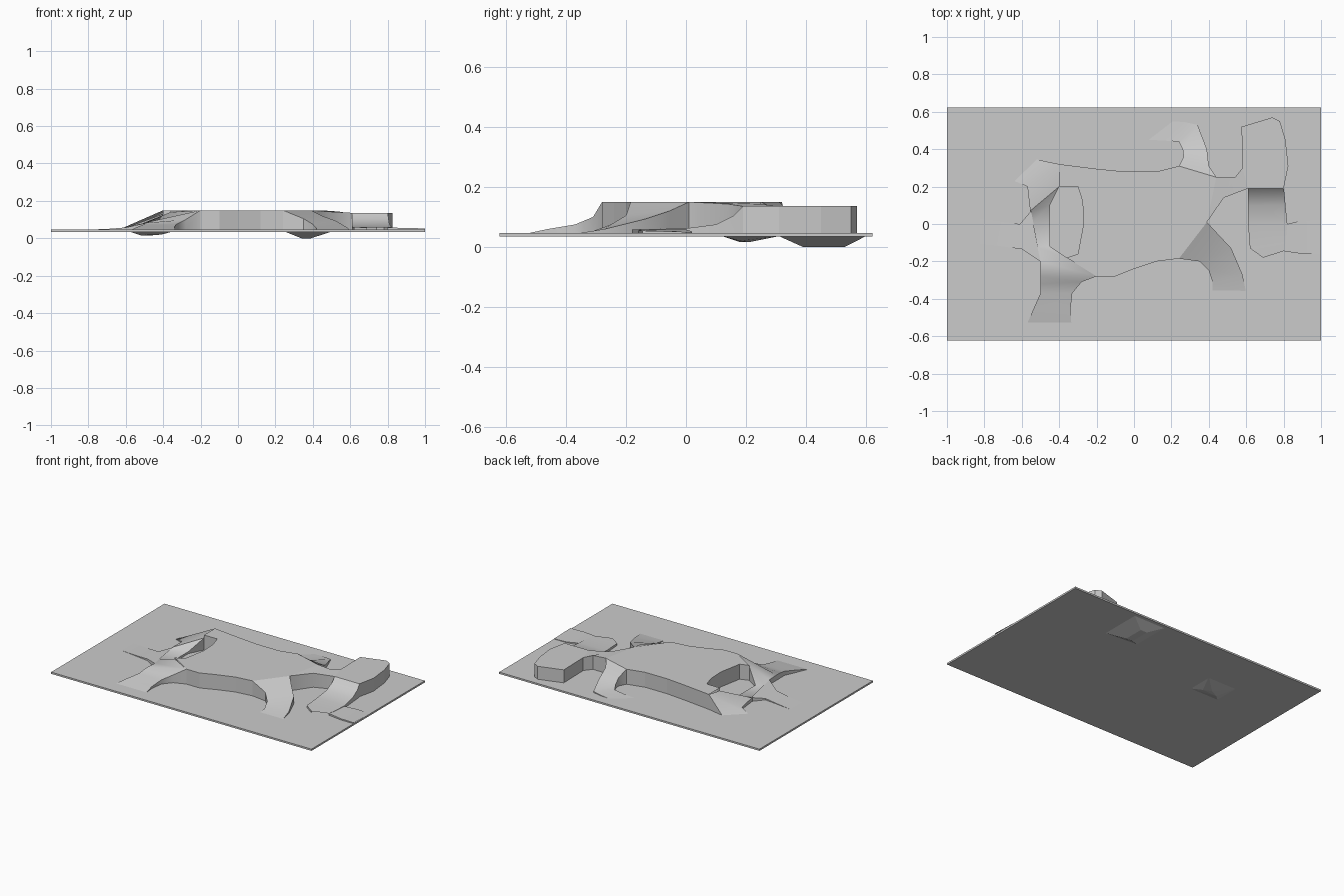
import bpy, bmesh

BASE = 0.04      # height inside the plate where relief walls end
TOP = 0.15       # height of the raised body


def finish(name, bm):
    """Orient faces outwards and link the mesh as an object."""
    bmesh.ops.remove_doubles(bm, verts=bm.verts, dist=1e-5)
    bmesh.ops.recalc_face_normals(bm, faces=bm.faces)
    bm.normal_update()
    if name[-5:] != "plate" and sum(f.normal.z * f.calc_area() for f in bm.faces) < 0 and "under" not in name:
        bmesh.ops.reverse_faces(bm, faces=bm.faces)
    me = bpy.data.meshes.new(name)
    bm.to_mesh(me)
    bm.free()
    ob = bpy.data.objects.new(name, me)
    bpy.context.scene.collection.objects.link(ob)
    return ob


def slab(name, outline, z):
    """Flat raised area; points with a third item leave the next wall open."""
    bm = bmesh.new()
    top = [bm.verts.new((p[0], p[1], z)) for p in outline]
    low = [bm.verts.new((p[0], p[1], BASE)) for p in outline]
    bm.faces.new(top)
    n = len(outline)
    for i, p in enumerate(outline):
        if len(p) == 2:
            j = (i + 1) % n
            bm.faces.new((low[i], low[j], top[j], top[i]))
    return finish(name, bm)


def ramp(name, sections):
    """Loft between left/right edge pairs, with walls dropping to the plate."""
    bm = bmesh.new()
    rows = []
    for a, b in sections:
        rows.append([bm.verts.new(c) for c in
                     ((a[0], a[1], BASE), a, b, (b[0], b[1], BASE))])
    for r, s in zip(rows, rows[1:]):
        for i in range(3):
            bm.faces.new((r[i], r[i + 1], s[i + 1], s[i]))
    ob = finish(name, bm)
    # smooth along the slope, sharp at the walls
    bpy.context.view_layer.objects.active = ob
    ob.select_set(True)
    bpy.ops.object.shade_smooth_by_angle(angle=0.6)
    ob.select_set(False)
    return ob


def hull(name, pts):
    bm = bmesh.new()
    for p in pts:
        bm.verts.new(p)
    bmesh.ops.convex_hull(bm, input=bm.verts)
    return finish(name, bm)


# Base plate
hull("base_plate", [(x, y, z) for x in (-1, 1) for y in (-.622, .622) for z in (.034, .046)])

# Raised body with a concave notch at the left end
slab("body", [
    (-.2, -.28), (-.1, -.28), (0, -.24), (.12, -.2), (.24, -.185, 1), (.39, .01, 1),
    (.44, .25, 1), (.24, .31), (.12, .28), (-.05, .28), (-.2, .295), (-.4, .32, 1),
    (-.4, .2), (-.3, .2), (-.275, .12), (-.27, 0), (-.3, -.16), (-.36, -.18, 1)], TOP)

# Neck joining body and head
ramp("neck", [
    ((.39, .01, .15), (.44, .25, .15)),
    ((.48, .14, .143), (.54, .25, .143)),
    ((.61, .19, .136), (.58, .3, .136))])

# Head block
slab("head", [
    (.61, .19, 1), (.8, .19), (.825, .31), (.81, .45), (.78, .55), (.74, .57),
    (.575, .52), (.58, .3, 1)], .136)

# Ramp falling from the head to the plate
ramp("head_ramp", [
    ((.61, .19, .136), (.8, .19, .136)),
    ((.61, .16, .105), (.805, .16, .105)),
    ((.61, .1, .075), (.81, .1, .075)),
    ((.61, 0, .062), (.82, 0, .062)),
    ((.62, -.13, .06), (.81, -.1, .06)),
    ((.69, -.18, .058), (.8, -.145, .058))])
ramp("side_apron", [
    ((.8, -.145, .058), (.82, 0, .058)),
    ((.9, -.16, .055), (.9, .02, .052)),
    ((1, -.16, .053), (1, .02, .048))])

# Front right leg
ramp("front_right_leg", [
    ((.24, -.185, .15), (.39, .01, .15)),
    ((.35, -.2, .105), (.45, -.055, .12)),
    ((.4, -.25, .075), (.52, -.13, .095)),
    ((.42, -.31, .053), (.58, -.27, .06)),
    ((.42, -.37, .044), (.6, -.37, .044))])

# Back right leg, curling to the left at the foot
ramp("back_right_leg", [
    ((.24, .31, .15), (.44, .25, .15)),
    ((.265, .36, .105), (.4, .31, .12)),
    ((.26, .4, .075), (.39, .4, .075)),
    ((.24, .44, .057), (.34, .53, .054)),
    ((.15, .447, .05), (.27, .545, .05)),
    ((.06, .45, .045), (.19, .55, .045))])

# Left hip: back foot, notch mouth and front leg in one continuous strip
ramp("left_hip_and_legs", [
    ((-.64, .23, .045), (-.52, .345, .045)),
    ((-.57, .2, .06), (-.4, .32, .15)),
    ((-.555, .07, .073), (-.4, .2, .13)),
    ((-.55, 0, .068), (-.45, .1, .06)),
    ((-.53, -.12, .072), (-.45, -.12, .06)),
    ((-.5, -.2, .08), (-.36, -.18, .14)),
    ((-.5, -.28, .083), (-.2, -.28, .15)),
    ((-.5, -.32, .082), (-.28, -.31, .1)),
    ((-.5, -.37, .075), (-.33, -.37, .075)),
    ((-.54, -.46, .06), (-.34, -.46, .06)),
    ((-.57, -.53, .045), (-.335, -.53, .045))])

# Low tail fading into the plate
ramp("tail", [
    ((-.85, -.1, .045), (-.85, .03, .045)),
    ((-.7, -.12, .05), (-.7, .01, .05)),
    ((-.6, -.135, .058), (-.61, 0, .056)),
    ((-.5, -.2, .08), (-.55, .07, .073))])

# Small wedges protruding below the plate
hull("under_wedge_right", [(.25, .33, .036), (.5, .31, .036), (.5, .6, .036), (.25, .6, .036),
                           (.34, .39, 0), (.39, .39, 0), (.39, .53, 0), (.34, .53, 0)])
hull("under_wedge_left", [(-.58, .12, .036), (-.35, .12, .036), (-.35, .31, .036), (-.58, .31, .036),
                          (-.52, .18, .016), (-.41, .18, .02), (-.46, .21, .016)])
